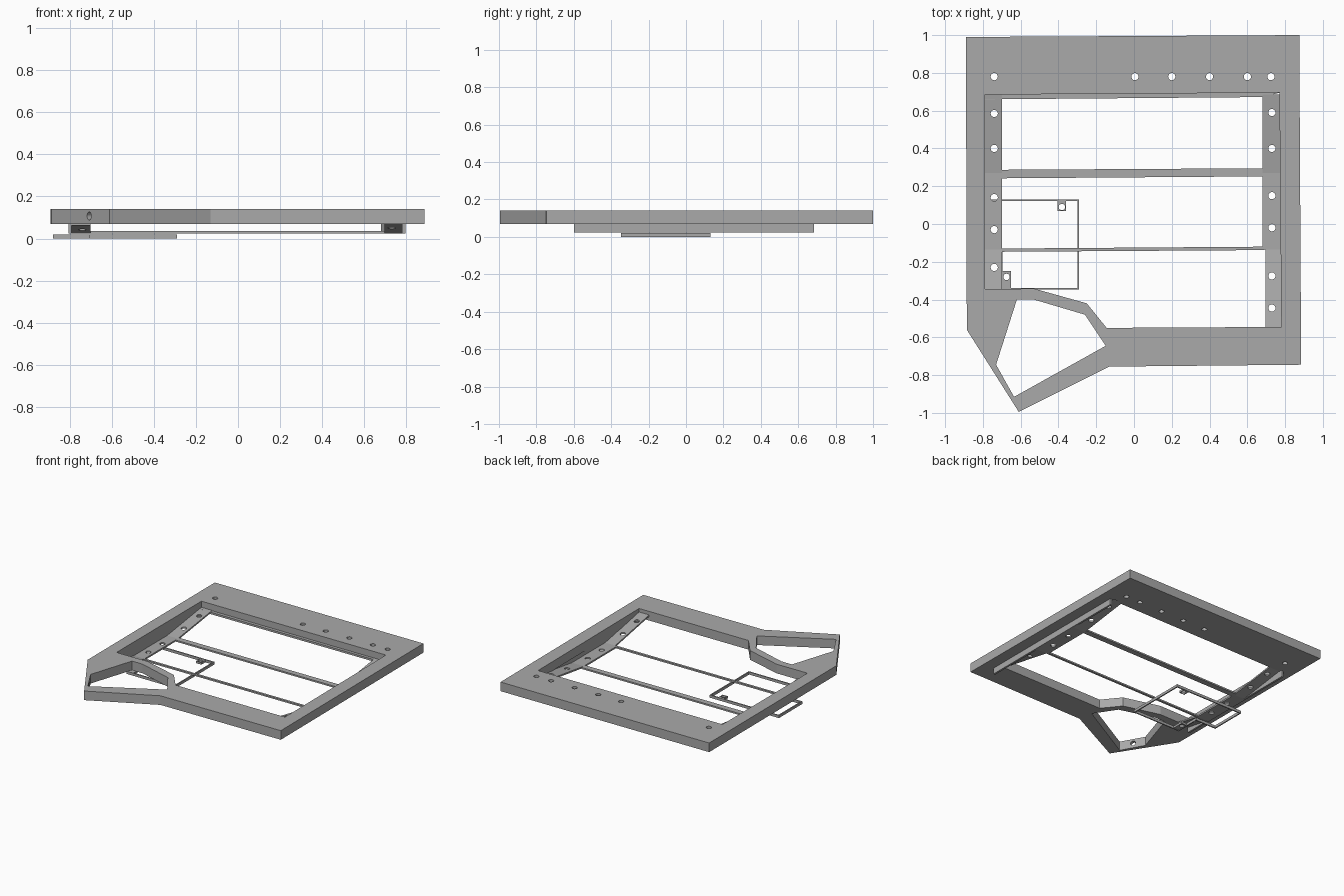
import bpy, bmesh, math
from mathutils import Vector

cube = bpy.data.objects.get("Cube")
if cube:
    bpy.data.objects.remove(cube, do_unlink=True)

grey = bpy.data.materials.new("plain grey")
grey.use_nodes = True
GREY = (0.4, 0.4, 0.4, 1)
grey.diffuse_color = GREY
grey.node_tree.nodes["Principled BSDF"].inputs["Base Color"].default_value = GREY


def rect(x0, x1, y0, y1):
    return [(x0, y0), (x1, y0), (x1, y1), (x0, y1)]


def hole(x, y, r=0.019, n=20):
    return [(x + r * math.cos(i * math.tau / n), y + r * math.sin(i * math.tau / n))
            for i in range(n)]


def plate(name, outlines, z0, z1, rise=None):
    """Flat plate from an outline plus inner cut-outs; rise(y) lifts it into a ramp."""
    curve = bpy.data.curves.new(name, 'CURVE')
    curve.dimensions, curve.fill_mode = '2D', 'BOTH'
    curve.extrude = (z1 - z0) / 2
    for pts in outlines:
        s = curve.splines.new('POLY')
        s.points.add(len(pts) - 1)
        for p, (x, y) in zip(s.points, pts):
            p.co = (x, y, 0, 1)
        s.use_cyclic_u = True
    temp = bpy.data.objects.new(name + "_outline", curve)
    bpy.context.collection.objects.link(temp)
    dg = bpy.context.evaluated_depsgraph_get()
    mesh = bpy.data.meshes.new_from_object(temp.evaluated_get(dg))
    bpy.data.objects.remove(temp, do_unlink=True)
    bm = bmesh.new()
    bm.from_mesh(mesh)
    bmesh.ops.remove_doubles(bm, verts=bm.verts, dist=1e-5)
    bmesh.ops.recalc_face_normals(bm, faces=bm.faces)
    for v in bm.verts:
        v.co.z += (z0 + z1) / 2 + (rise(v.co.y) if rise else 0)
    for f in bm.faces:
        f.smooth = False
    bm.to_mesh(mesh)
    bm.free()
    mesh.materials.clear()
    mesh.materials.append(grey)
    obj = bpy.data.objects.new(name, mesh)
    bpy.context.collection.objects.link(obj)
    return obj


# Main frame with the large opening, the tongue opening and the back screw holes
outer = [(-0.89, 0.99), (0.875, 1.0), (0.885, -0.745), (-0.13, -0.755),
         (-0.61, -0.995), (-0.885, -0.56)]
opening = [(-0.79, 0.685), (0.77, 0.695), (0.78, -0.545), (-0.145, -0.55),
           (-0.25, -0.42), (-0.53, -0.342), (-0.79, -0.345)]
tongue_opening = [(-0.62, -0.4), (-0.53, -0.4), (-0.26, -0.48), (-0.15, -0.645),
                  (-0.635, -0.915), (-0.73, -0.745)]
back_holes = [hole(x, 0.78) for x in (-0.74, 0.005, 0.2, 0.4, 0.6, 0.725)]
frame = plate("main_frame", [outer, opening, tongue_opening] + back_holes, 0.07, 0.14)

# Side port drilled through the tongue wall
bm = bmesh.new()
bmesh.ops.create_cone(bm, cap_ends=True, segments=20, radius1=0.019, radius2=0.019, depth=0.2)
drill_mesh = bpy.data.meshes.new("port_drill")
bm.to_mesh(drill_mesh)
bm.free()
drill = bpy.data.objects.new("port_drill", drill_mesh)
bpy.context.collection.objects.link(drill)
drill.hide_render = True
drill.location = (-0.705, -0.84, 0.107)
drill.rotation_euler = Vector((-0.84, -0.54, 0)).to_track_quat('Z', 'Y').to_euler()
cut = frame.modifiers.new("port", 'BOOLEAN')
cut.operation, cut.object, cut.solver = 'DIFFERENCE', drill, 'EXACT'
bpy.context.view_layer.update()
drilled = bpy.data.meshes.new_from_object(
    frame.evaluated_get(bpy.context.evaluated_depsgraph_get()))
frame.modifiers.clear()
frame.data = drilled
bpy.data.objects.remove(drill, do_unlink=True)


# Ledges dip from the back, run level in the middle and climb to the front
def back_ramp(y):
    return (y - 0.27) * 0.14


def front_ramp(y):
    return (-0.135 - y) * 0.19


LOW, TOP = 0.023, 0.035
for side, x0, x1, front, ys in (
        ("left", -0.79, -0.70, -0.345, ((0.585, 0.4), (0.14, -0.03), (-0.23,))),
        ("right", 0.68, 0.78, -0.55, ((0.59, 0.4), (0.15, -0.02), (-0.275, -0.445)))):
    hx = -0.74 if side == "left" else 0.73
    spans = (("back", 0.27, 0.685, back_ramp), ("middle", -0.135, 0.27, None),
             ("front", front, -0.135, front_ramp))
    for (part, y0, y1, ramp), holes in zip(spans, ys):
        inner = [hole(hx, y) for y in holes]
        a, b = x0, x1
        if side == "right" and part == "front":
            a = 0.695
        plate(f"{side}_{part}_ledge", [rect(a, b, y0, y1)] + inner, LOW, TOP, ramp)

# Skirts hanging below the frame beside the ledges
plate("left_skirt", [rect(-0.805, -0.79, -0.35, 0.685)], LOW, 0.07)
plate("right_skirt", [rect(0.78, 0.795, -0.6, 0.685)], LOW, 0.07)

# Cross members
plate("back_lip", [[(-0.79, 0.66), (0.68, 0.672), (0.77, 0.695), (-0.79, 0.685)]], 0.075, 0.09)
plate("back_crossbar", [[(-0.7, 0.242), (0.68, 0.252), (0.68, 0.295), (-0.7, 0.287)]], LOW, TOP)
plate("front_crossbar", [[(-0.7, -0.147), (0.69, -0.138), (0.69, -0.12), (-0.7, -0.13)]], LOW, TOP)

# Stepped wire tray with two screw tabs
W = 0.009
tray_out = [(-0.88, 0.13), (-0.29, 0.13), (-0.29, -0.348), (-0.705, -0.348),
            (-0.705, -0.155), (-0.88, -0.155)]
tray_in = [(-0.88 + W, 0.13 - W), (-0.29 - W, 0.13 - W), (-0.29 - W, -0.348 + W),
           (-0.705 + W, -0.348 + W), (-0.705 + W, -0.155 + W), (-0.88 + W, -0.155 + W)]
plate("tray_rim", [tray_out, tray_in], 0, 0.02)
plate("back_tray_tab", [rect(-0.405, -0.36, 0.07, 0.125), hole(-0.382, 0.09, 0.017)], 0.002, 0.018)
plate("front_tray_tab", [rect(-0.7, -0.65, -0.343, -0.25), hole(-0.675, -0.28, 0.017)], 0.002, 0.018)
